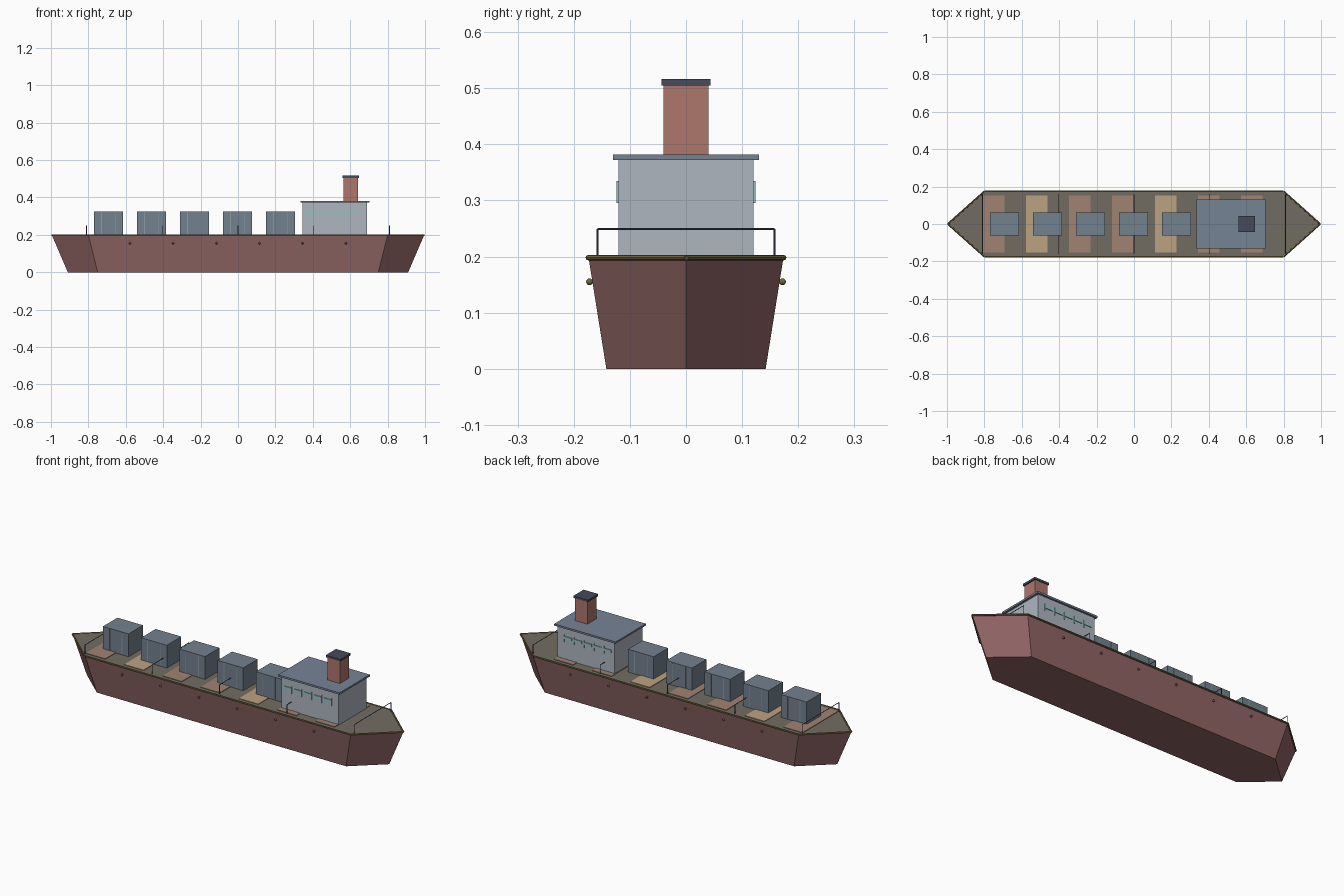
import bpy, bmesh, math
from mathutils import Vector

if "Cube" in bpy.data.objects:
    bpy.data.objects.remove(bpy.data.objects["Cube"])


def mat(name, r, g, b):
    m = bpy.data.materials.new(name)
    m.diffuse_color = (r, g, b, 1)
    m.use_nodes = True
    m.node_tree.nodes["Principled BSDF"].inputs["Base Color"].default_value = m.diffuse_color
    return m


HULL = mat("hull_red", 0.28, 0.13, 0.13)
DECK = mat("deck_grey", 0.17, 0.15, 0.12)
RAIL = mat("rail_olive", 0.16, 0.13, 0.05)
BROWN = mat("hatch_brown", 0.35, 0.23, 0.17)
TAN = mat("hatch_tan", 0.50, 0.36, 0.22)
STEEL = mat("container_steel", 0.17, 0.22, 0.27)
RIB = mat("rib_light", 0.27, 0.32, 0.36)
WALL = mat("wall_grey", 0.42, 0.47, 0.52)
ROOF = mat("roof_slate", 0.18, 0.23, 0.30)
FUNNEL = mat("funnel_red", 0.42, 0.18, 0.15)
DARK = mat("dark_metal", 0.06, 0.07, 0.10)
GLASS = mat("window_teal", 0.30, 0.55, 0.55)


def finish(bm, name, material):
    bmesh.ops.recalc_face_normals(bm, faces=bm.faces)
    me = bpy.data.meshes.new(name)
    bm.to_mesh(me)
    bm.free()
    me.materials.append(material)
    ob = bpy.data.objects.new(name, me)
    bpy.context.collection.objects.link(ob)
    return ob


def box(name, x, y, z, material):
    """Box from (min, max) ranges on each axis."""
    bm = bmesh.new()
    bmesh.ops.create_cube(bm, size=1)
    for v in bm.verts:
        v.co = [r[0] if c < 0 else r[1] for c, r in zip(v.co, (x, y, z))]
    return finish(bm, name, material)


def tube(name, points, radius, material, sides=8, closed=False):
    """Straight cylinders along a path."""
    bm = bmesh.new()
    pts = [Vector(p) for p in points]
    ends = pts[1:] + pts[:1] if closed else pts[1:]
    for a, b in zip(pts, ends):
        d = b - a
        made = bmesh.ops.create_cone(bm, cap_ends=True, segments=sides, radius1=radius,
                                     radius2=radius, depth=d.length)["verts"]
        rot = d.to_track_quat('Z', 'Y')
        for v in made:
            v.co = rot @ v.co + (a + b) / 2
    return finish(bm, name, material)


def outline(tip, knuckle, half, z):
    return [(-tip, 0, z), (-knuckle, -half, z), (knuckle, -half, z),
            (tip, 0, z), (knuckle, half, z), (-knuckle, half, z)]


# Hull: six-sided outline tapering down to the keel
top, bottom = outline(0.996, 0.80, 0.174, 0.2), outline(0.91, 0.75, 0.142, 0)
bm = bmesh.new()
tv = [bm.verts.new(p) for p in top]
bv = [bm.verts.new(p) for p in bottom]
deck_face = bm.faces.new(tv)
bm.faces.new(bv[::-1])
for i in range(6):
    j = (i + 1) % 6
    bm.faces.new((bv[i], bv[j], tv[j], tv[i]))
deck_face.material_index = 1
hull = finish(bm, "hull", HULL)
hull.data.materials.append(DECK)

# Gunwale around the deck edge
tube("gunwale", outline(0.995, 0.80, 0.174, 0.198), 0.005, RAIL, closed=True)

# Hatch covers
for i, m in enumerate((BROWN, TAN, BROWN, BROWN, TAN, BROWN, BROWN)):
    x = -0.75 + 0.23 * i
    box(f"hatch_{i}", (x - 0.058, x + 0.058), (-0.152, 0.152), (0.198, 0.203), m)

# Cargo containers with side ribs
for i in range(5):
    x = -0.692 + 0.23 * i
    box(f"container_{i}", (x - 0.077, x + 0.077), (-0.062, 0.062), (0.2, 0.324), STEEL)
    for s in (-1, 1):
        for dx in (-0.038, 0.038):
            y = s * 0.062
            box(f"container_rib_{i}", (x + dx - 0.002, x + dx + 0.002),
                (y - 0.001, y + 0.001), (0.205, 0.32), RIB)

# Bridge house, roof, funnel
box("bridge_house", (0.345, 0.69), (-0.12, 0.12), (0.2, 0.372), WALL)
box("bridge_roof", (0.333, 0.702), (-0.13, 0.13), (0.372, 0.382), ROOF)
box("funnel", (0.565, 0.641), (-0.04, 0.04), (0.382, 0.505), FUNNEL)
box("funnel_cap", (0.559, 0.647), (-0.044, 0.044), (0.505, 0.516), DARK)

# Bridge windows: narrow panes with upright bars
for s in (-1, 1):
    ys = sorted((s * 0.119, s * 0.124))
    for i in range(5):
        x = 0.385 + 0.06 * i
        box(f"window_{i}", (x - 0.022, x + 0.022), ys, (0.311, 0.326), GLASS)
        box(f"window_bar_{i}", (x + 0.022, x + 0.025), ys, (0.295, 0.335), GLASS)

# Portholes along both hull sides
for i in range(6):
    for s in (-1, 1):
        bm = bmesh.new()
        bmesh.ops.create_uvsphere(bm, u_segments=12, v_segments=8, radius=0.006)
        bmesh.ops.translate(bm, vec=(-0.577 + 0.2307 * i, s * 0.172, 0.155), verts=bm.verts)
        finish(bm, f"porthole_{i}", RAIL)

# Railing frames spanning the deck
for i in range(5):
    x = -0.81 + 0.405 * i
    tube(f"railing_{i}", [(x, -0.158, 0.2), (x, -0.158, 0.249),
                          (x, 0.158, 0.249), (x, 0.158, 0.2)], 0.0018, DARK, sides=6)
